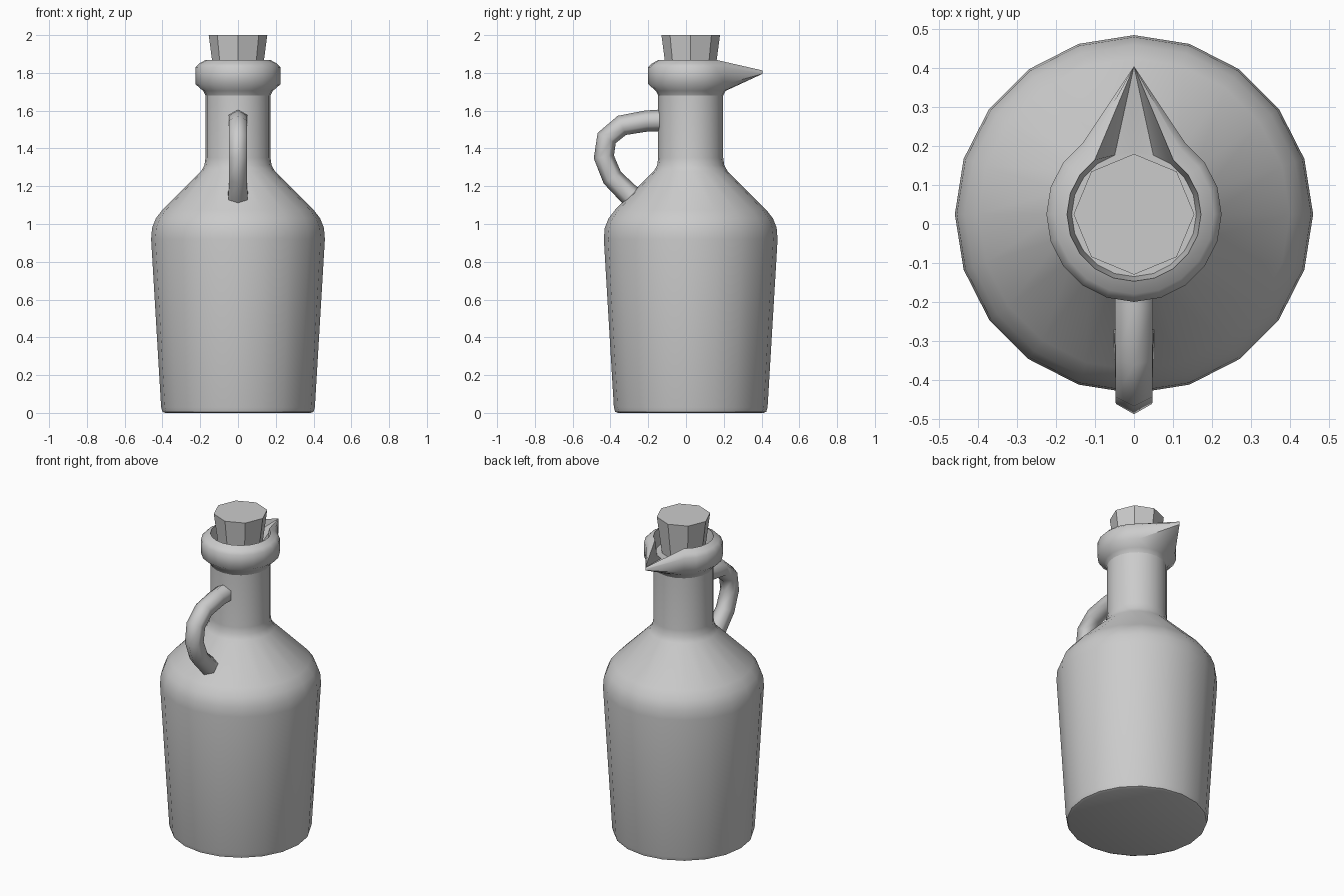
import bpy, bmesh, math
from mathutils import Vector

if "Cube" in bpy.data.objects:
    bpy.data.objects.remove(bpy.data.objects["Cube"])

AXIS_Y = 0.025   # the bottle axis sits slightly behind the centre
SIDES = 20

grey = bpy.data.materials.new("plain grey")
grey.use_nodes = True
grey.diffuse_color = (0.6, 0.6, 0.6, 1)
grey.node_tree.nodes["Principled BSDF"].inputs["Base Color"].default_value = (0.6, 0.6, 0.6, 1)


def finish(name, bm, angle=None):
    bmesh.ops.recalc_face_normals(bm, faces=bm.faces)
    mesh = bpy.data.meshes.new(name)
    bm.to_mesh(mesh)
    bm.free()
    obj = bpy.data.objects.new(name, mesh)
    bpy.context.collection.objects.link(obj)
    mesh.materials.append(grey)
    if angle:
        bpy.ops.object.select_all(action='DESELECT')
        obj.select_set(True)
        bpy.context.view_layer.objects.active = obj
        bpy.ops.object.shade_smooth_by_angle(angle=math.radians(angle))
    return obj


def skin(bm, rings):
    """Join closed loops of points with quads and cap both ends."""
    loops = [[bm.verts.new(p) for p in ring] for ring in rings]
    n = len(loops[0])
    for a, b in zip(loops, loops[1:]):
        for i in range(n):
            j = (i + 1) % n
            bm.faces.new((a[i], a[j], b[j], b[i]))
    bm.faces.new(loops[0][::-1])
    bm.faces.new(loops[-1])
    return loops


def circle(r, z, sides):
    """Horizontal ring; point 0 is at the back."""
    return [Vector((r * math.sin(math.tau * i / sides),
                    AXIS_Y + r * math.cos(math.tau * i / sides), z))
            for i in range(sides)]


# Bottle body and neck
body_profile = [(0.385, 0), (0.4, 0.006), (0.407, 0.03), (0.46, 0.92), (0.455, 0.98),
                (0.435, 1.03), (0.4, 1.075), (0.195, 1.28), (0.178, 1.31),
                (0.172, 1.35), (0.172, 1.72)]
bm = bmesh.new()
skin(bm, [circle(r, z, SIDES) for r, z in body_profile])
finish("bottle_body", bm, 50)

# Lip ring, with the rear points drawn out into a pouring spout
lip_profile = [(0.172, 1.68), (0.185, 1.705), (0.225, 1.74), (0.225, 1.83),
               (0.205, 1.85), (0.172, 1.868), (0.16, 1.77)]
bm = bmesh.new()
loops = skin(bm, [circle(r, z, SIDES) for r, z in lip_profile])
for row, loop in enumerate(loops[2:6]):
    for i in (-1, 0, 1):
        loop[i].co = Vector((0, 0.405, 1.795 + 0.006 * row))
bmesh.ops.remove_doubles(bm, verts=bm.verts, dist=0.0005)
finish("lip_and_spout", bm, 50)

# Tapered stopper
bm = bmesh.new()
skin(bm, [circle(0.122, 1.75, 8), circle(0.155, 2.0, 8)])
finish("stopper", bm)

# Six-sided handle, swept along a path of (y, z, thickness)
path = [(-0.1, 1.55, 0.058), (-0.21, 1.545, 0.056), (-0.34, 1.522, 0.055),
        (-0.42, 1.455, 0.055), (-0.435, 1.355, 0.054), (-0.39, 1.245, 0.055),
        (-0.30, 1.155, 0.058), (-0.22, 1.09, 0.075)]
centres = [Vector((0, y, z)) for y, z, t in path]
rings = []
for k, c in enumerate(centres):
    along = (centres[min(k + 1, len(path) - 1)] - centres[max(k - 1, 0)]).normalized()
    across = Vector((1, 0, 0))
    outward = across.cross(along)
    rings.append([c + path[k][2] * (across * math.sin(math.tau * s / 6)
                                    + outward * math.cos(math.tau * s / 6))
                  for s in range(6)])
bm = bmesh.new()
skin(bm, rings)
finish("handle", bm, 75)
